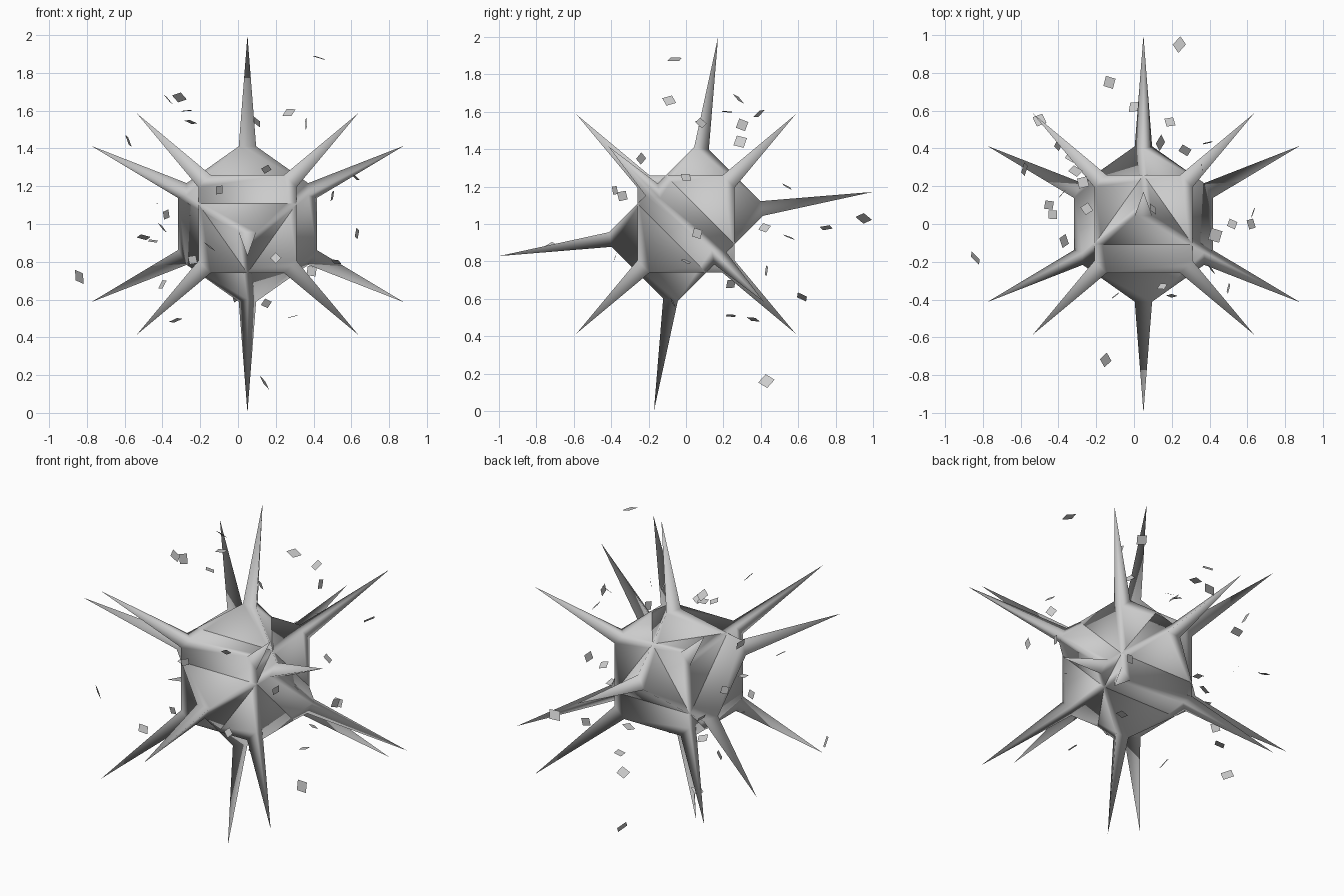
import bpy, bmesh, math, random
from mathutils import Matrix, Vector

if "Cube" in bpy.data.objects:
    bpy.data.objects.remove(bpy.data.objects["Cube"])

random.seed(4)
CENTRE = Vector((0.05, 0, 1.0))
HALF, TIP, CUT = 0.26, 1.015, 0.065


def finish(name, bm, smooth=False):
    for f in bm.faces:
        f.smooth = smooth
    me = bpy.data.meshes.new(name)
    bm.to_mesh(me)
    bm.free()
    ob = bpy.data.objects.new(name, me)
    bpy.context.collection.objects.link(ob)
    return ob


# cube with every corner cut off and drawn out into a long spike
def spiked_cube(name, rot):
    bm = bmesh.new()
    bmesh.ops.create_cube(bm, size=2 * HALF)
    bmesh.ops.bevel(bm, geom=bm.verts[:], offset=CUT, offset_type='OFFSET',
                    segments=1, affect='VERTICES')
    bm.normal_update()
    for f in [f for f in bm.faces if len(f.verts) == 3]:
        tip = f.calc_center_median().normalized() * TIP
        res = bmesh.ops.poke(bm, faces=[f])
        res['verts'][0].co = tip
    bm.transform(Matrix.Translation(CENTRE) @ rot)
    bmesh.ops.recalc_face_normals(bm, faces=bm.faces[:])
    return finish(name, bm, True)


q = math.radians(45)
spiked_cube("spiked_core", Matrix.Identity(4))
spiked_cube("spiked_core_turned", Matrix.Rotation(q, 4, 'X') @ Matrix.Rotation(q, 4, 'Z'))

# loose square flakes floating around the core: x, y, z
FLAKES = [
    (.43, -.06, 1.88), (.14, .43, .16), (.24, .95, 1.03), (-.13, .75, .98),
    (-.84, -.18, .72), (-.15, -.72, .88), (0, .62, .61), (-.5, .55, .93),
    (.19, .54, 1.20), (-.37, -.09, 1.66), (-.31, .28, 1.67), (-.27, .22, 1.60),
    (-.25, .08, 1.54), (.27, .39, 1.59), (.36, .30, 1.53), (-.58, .29, 1.44),
    (.62, 0, 1.25), (.63, .06, .95), (-.33, .36, .49), (.29, .24, .51),
    (-.4, .42, .98), (-.4, .24, .68), (-.38, .16, 1.05), (-.43, .05, 1.11),
    (-.1, -.38, 1.18), (.2, -.38, .82), (.15, -.33, 1.29), (.41, -.24, 1.35),
    (.5, -.34, 1.15), (.15, -.07, .58), (.1, .08, 1.54), (-.24, -.3, .81),
    (.39, .43, .75), (-.45, .1, .91), (.52, 0, .8)]
bm = bmesh.new()
for p in FLAKES:
    far = (Vector(p) - CENTRE).length
    size = 0.025 + 0.04 * min(far, 1.0)
    axis = Vector([random.gauss(0, 1) for _ in range(3)]).normalized()
    rot = Matrix.Rotation(random.uniform(0, 6.28), 4, axis)
    bmesh.ops.create_grid(bm, x_segments=1, y_segments=1, size=size / 2,
                          matrix=Matrix.Translation(p) @ rot)
finish("flakes", bm)
